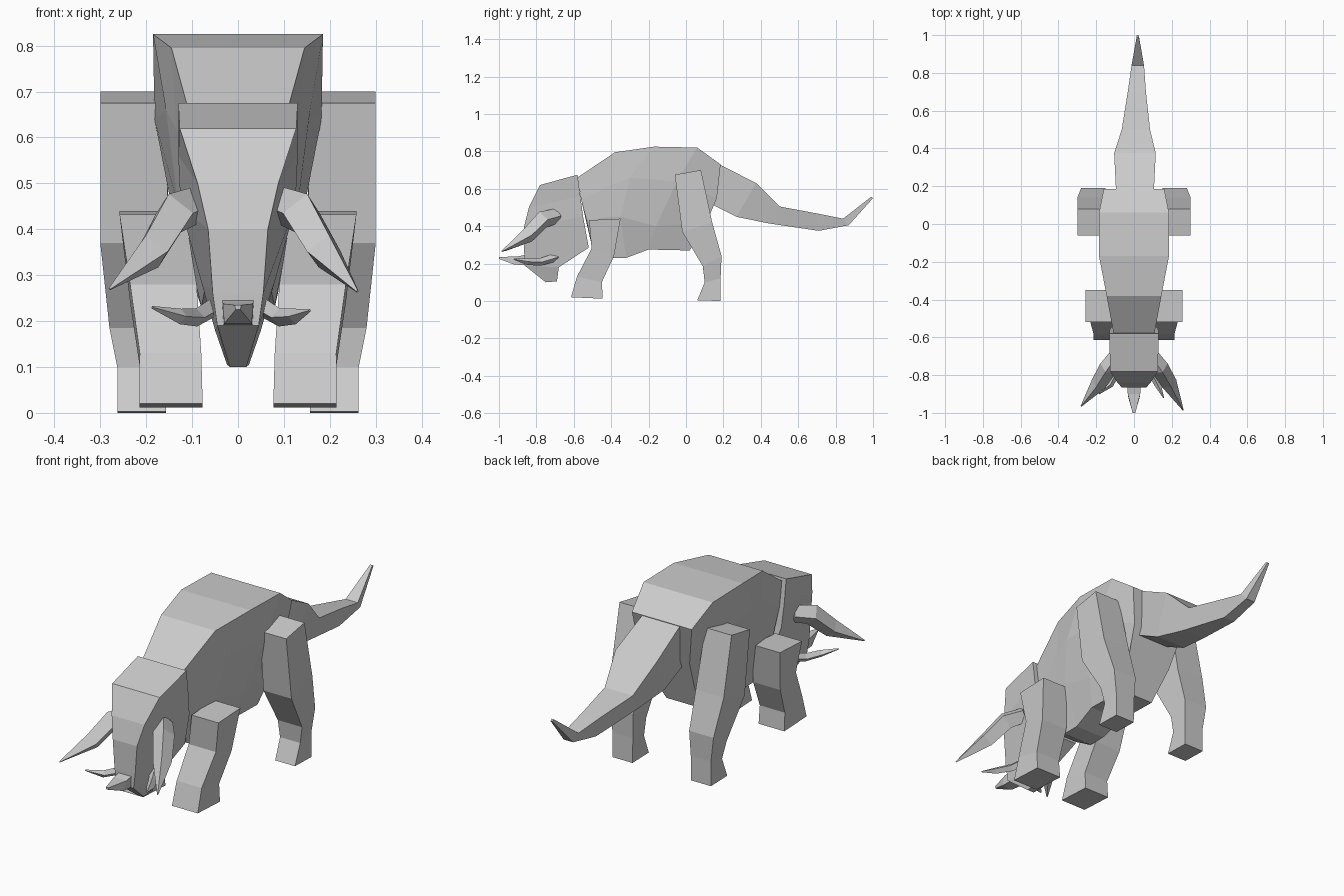
import bpy, bmesh
from mathutils import Vector

if "Cube" in bpy.data.objects:
    bpy.data.objects.remove(bpy.data.objects["Cube"])


def loft(name, rings):
    """Skin equal-length closed rings into a capped flat-faced solid."""
    bm = bmesh.new()
    loops = [[bm.verts.new(p) for p in r] for r in rings]
    n = len(loops[0])
    for a, b in zip(loops, loops[1:]):
        for i in range(n):
            j = (i + 1) % n
            bm.faces.new((a[i], a[j], b[j], b[i]))
    bm.faces.new(loops[0])
    bm.faces.new(loops[-1])
    bmesh.ops.recalc_face_normals(bm, faces=bm.faces)
    me = bpy.data.meshes.new(name)
    bm.to_mesh(me)
    bm.free()
    ob = bpy.data.objects.new(name, me)
    bpy.context.collection.objects.link(ob)
    return ob


def section(*levels, cx=0):
    """Symmetric ring from (y, z, half width) levels, top to bottom."""
    right = [(cx + w, y, z) for y, z, w in levels]
    left = [(cx - w, y, z) for y, z, w in reversed(levels)]
    return right + left


def horn(name, path):
    """Four-sided tapering horn along (x, y, z, radius) points."""
    pts = [Vector(p[:3]) for p in path]
    rings = []
    for i, c in enumerate(pts):
        d = (pts[min(i + 1, len(pts) - 1)] - pts[max(i - 1, 0)]).normalized()
        u = d.cross(Vector((0, 0, 1))).normalized()
        v = u.cross(d)
        r = path[i][3]
        rings.append([c + u * r, c + v * r, c - u * r, c - v * r])
    return loft(name, rings)


def leg(name, side, levels):
    """Boxy leg from (front y, front z, back y, back z, inner x, outer x)."""
    return loft(name, [[(side * xi, yf, zf), (side * xo, yf, zf),
                        (side * xo, yb, zb), (side * xi, yb, zb)]
                       for yf, zf, yb, zb, xi, xo in levels])


# Humped body, flanks tucking in towards the belly
loft("body", [
    section((-.58, .66, .108), (-.56, .54, .108), (-.53, .43, .10), (-.50, .28, .07)),
    section((-.38, .795, .145), (-.40, .62, .135), (-.42, .45, .12), (-.41, .23, .08)),
    section((-.17, .825, .185), (-.30, .66, .157), (-.35, .45, .13), (-.32, .23, .08)),
    section((.06, .82, .185), (-.05, .64, .182), (-.16, .40, .135), (-.20, .275, .09)),
    section((.185, .73, .16), (.165, .55, .135), (.11, .42, .12), (.02, .27, .09)),
])

# Tail
loft("tail", [
    section((.17, .735, .10), (.14, .515, .085), cx=.005),
    section((.375, .63, .11), (.27, .45, .08), cx=.005),
    section((.50, .505, .075), (.44, .415, .06), cx=.01),
    section((.70, .468, .048), (.71, .375, .03), cx=.015),
    section((.84, .44, .033), (.87, .405, .025), cx=.02),
    section((.99, .557, .006), (1.0, .55, .005), cx=.02),
])

# Wedge-shaped head, from brow to chin
loft("head", [
    section((-.58, .675, .13), (-.78, .62, .127)),
    section((-.565, .56, .13), (-.84, .50, .088)),
    section((-.55, .45, .125), (-.865, .40, .065)),
    section((-.52, .285, .08), (-.865, .26, .055)),
    section((-.68, .18, .05), (-.863, .19, .045)),
    section((-.69, .105, .024), (-.75, .10, .018)),
])

# Nose spike
loft("nose_spike", [
    section((-.84, .25, .035), (-.84, .19, .032)),
    section((-.90, .238, .033), (-.92, .195, .030)),
    section((-1.0, .235, .007), (-1.0, .225, .005)),
])

# Paired horns and legs
for side, tag in ((1, "right"), (-1, "left")):
    brow_tip = (.26, -.985, .265) if side > 0 else (-.28, -.965, .27)
    cheek_tip = (.157, -.92, .223) if side > 0 else (-.187, -.90, .23)
    horn("brow_horn_" + tag, [
        (side * .085, -.69, .455, .04), (side * .138, -.765, .435, .048),
        (side * .187, -.845, .352, .042), (*brow_tip, .003)])
    horn("cheek_horn_" + tag, [
        (side * .045, -.69, .235, .022), (side * .09, -.78, .208, .02),
        (side * .125, -.85, .21, .017), (*cheek_tip, .003)])
    leg("front_leg_" + tag, side, [
        (-.518, .432, -.35, .44, .115, .258),
        (-.505, .28, -.385, .24, .09, .235),
        (-.583, .13, -.45, .10, .08, .214),
        (-.615, .02, -.445, .012, .077, .215)])
    leg("hind_leg_" + tag, side, [
        (-.06, .675, .08, .70, .16, .30),
        (-.02, .37, .14, .42, .15, .30),
        (.09, .185, .19, .24, .15, .28),
        (.10, .10, .185, .12, .155, .263),
        (.06, .003, .185, 0, .157, .263)])
